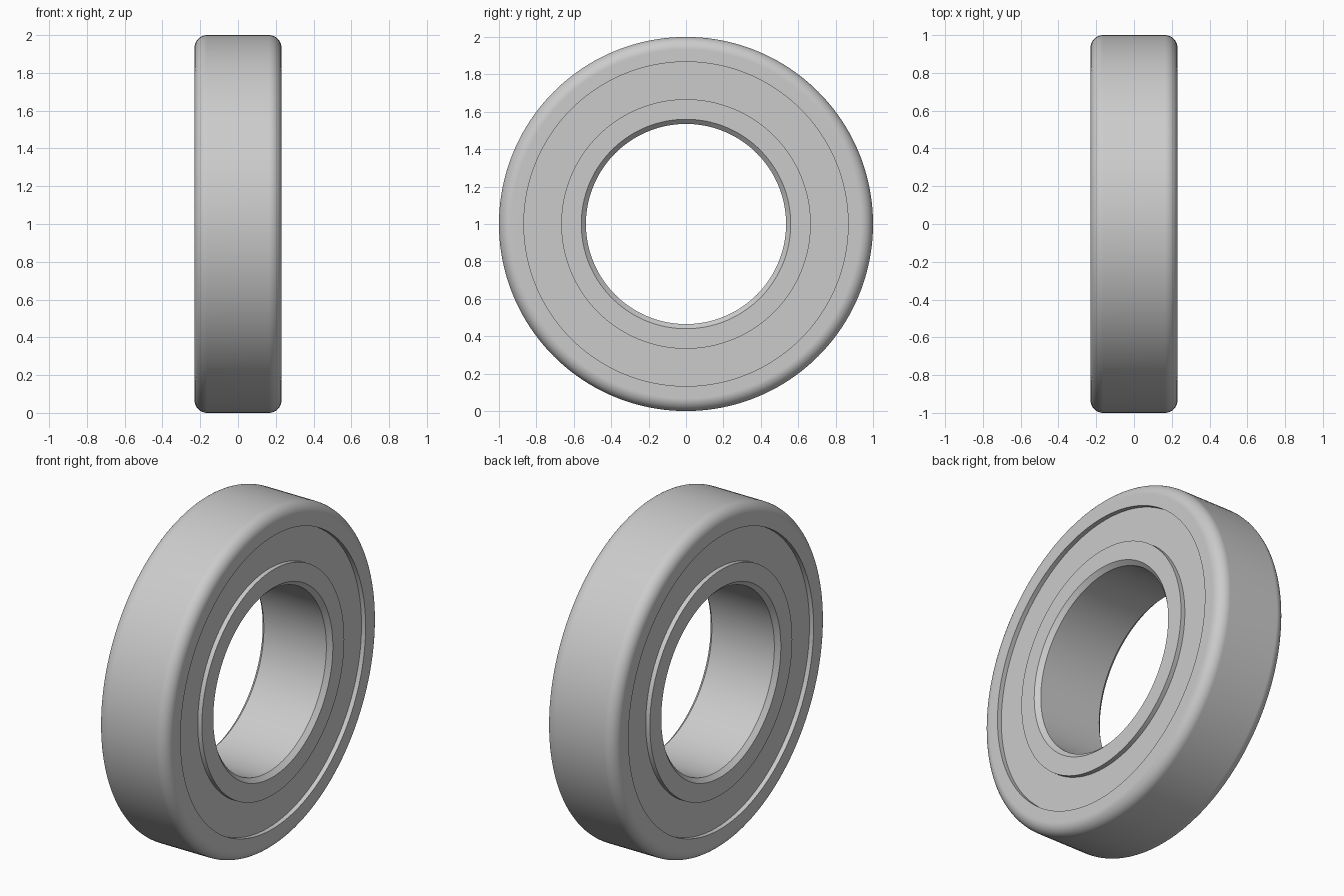
import bpy
import bmesh
from math import cos, sin, pi, radians

cube = bpy.data.objects.get("Cube")
if cube:
    bpy.data.objects.remove(cube, do_unlink=True)

HALF_WIDTH = 0.23
OUTER_R, BORE_R = 1.0, 0.535
SHIELD_OUT, SHIELD_IN = 0.867, 0.667
FILLET, CHAMFER, RECESS = 0.067, 0.025, 0.027
SEGMENTS = 160

steel = bpy.data.materials.new("brushed_steel")
steel.use_nodes = True
steel.diffuse_color = (0.6, 0.6, 0.6, 1)
bsdf = next(n for n in steel.node_tree.nodes if n.type == 'BSDF_PRINCIPLED')
bsdf.inputs["Base Color"].default_value = steel.diffuse_color


def lathe(name, profile):
    """Revolve a closed (x, radius) outline about the x axis."""
    bm = bmesh.new()
    verts = [bm.verts.new((x, 0, r)) for x, r in profile]
    edges = [bm.edges.new((v, verts[(i + 1) % len(verts)])) for i, v in enumerate(verts)]
    bmesh.ops.spin(bm, geom=verts + edges, cent=(0, 0, 0), axis=(1, 0, 0),
                   angle=2 * pi, steps=SEGMENTS, use_merge=True)
    bmesh.ops.remove_doubles(bm, verts=bm.verts, dist=1e-5)
    bmesh.ops.recalc_face_normals(bm, faces=bm.faces)
    mesh = bpy.data.meshes.new(name)
    bm.to_mesh(mesh)
    bm.free()
    mesh.shade_smooth()
    mesh.set_sharp_from_angle(angle=radians(30))
    mesh.materials.append(steel)
    obj = bpy.data.objects.new(name, mesh)
    obj.location.z = OUTER_R
    bpy.context.collection.objects.link(obj)
    # Keep the flat side faces flat beside the rounded edges
    normals = obj.modifiers.new("flat_sides", 'WEIGHTED_NORMAL')
    normals.keep_sharp = True
    return obj


def mirrored(half):
    """Complete an outline given for +x with its reflection."""
    return half + [(-x, r) for x, r in reversed(half)]


# Outer ring with rounded shoulders
shoulder = [(HALF_WIDTH - FILLET + FILLET * cos(a), OUTER_R - FILLET + FILLET * sin(a))
            for a in (i * pi / 20 for i in range(11))]
lathe("outer_ring", mirrored([(HALF_WIDTH, SHIELD_OUT)] + shoulder))

# Inner ring with chamfered bore
lathe("inner_ring", mirrored([(HALF_WIDTH - CHAMFER, BORE_R),
                              (HALF_WIDTH, BORE_R + CHAMFER),
                              (HALF_WIDTH, SHIELD_IN)]))

# Recessed shields closing the gap on both sides
for name, side in (("left_shield", 1), ("right_shield", -1)):
    face = side * (HALF_WIDTH - RECESS)
    back = face - side * 0.03
    lathe(name, [(face, SHIELD_IN - 0.01), (face, SHIELD_OUT + 0.01),
                 (back, SHIELD_OUT + 0.01), (back, SHIELD_IN - 0.01)])
